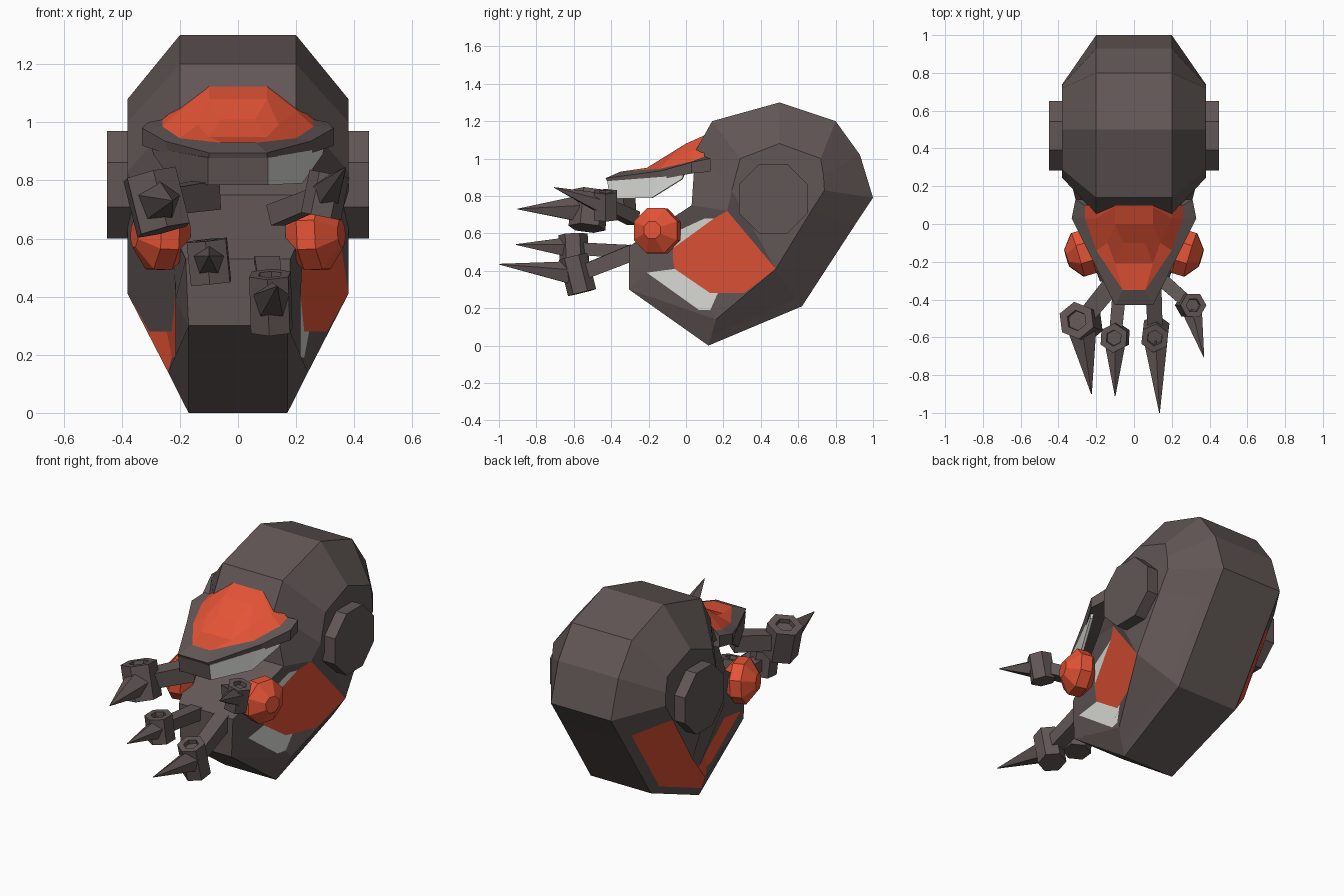
import bpy, bmesh, math
from mathutils import Vector, Matrix

if "Cube" in bpy.data.objects:
    bpy.data.objects.remove(bpy.data.objects["Cube"])


def material(name, rgb):
    m = bpy.data.materials.new(name)
    m.diffuse_color = (*rgb, 1)
    m.use_nodes = True
    m.node_tree.nodes["Principled BSDF"].inputs["Base Color"].default_value = m.diffuse_color
    return m


DARK = material("dark metal", (0.120, 0.094, 0.092))
RUST = material("orange plate", (0.78, 0.088, 0.037))
PALE = material("pale grey", (0.70, 0.70, 0.67))


def finish(name, bm, mats=(DARK,)):
    bmesh.ops.remove_doubles(bm, verts=bm.verts, dist=0.0005)
    bmesh.ops.recalc_face_normals(bm, faces=bm.faces)
    me = bpy.data.meshes.new(name)
    bm.to_mesh(me)
    bm.free()
    for m in mats:
        me.materials.append(m)
    ob = bpy.data.objects.new(name, me)
    bpy.context.collection.objects.link(ob)
    return ob


def face(bm, pts, mat=0):
    f = bm.faces.new([bm.verts.new(p) for p in pts])
    f.material_index = mat


def mix(p, q, t):
    return tuple(Vector(p).lerp(Vector(q), t))


def cone(bm, a, b, r1, r2, n, spin=0.0):
    """Tapered prism running from a to b."""
    a, b = Vector(a), Vector(b)
    d = b - a
    mat = (Matrix.Translation((a + b) / 2) @ d.to_track_quat('Z', 'Y').to_matrix().to_4x4()
           @ Matrix.Rotation(spin, 4, 'Z'))
    return bmesh.ops.create_cone(bm, cap_ends=True, segments=n, radius1=r1, radius2=r2,
                                 depth=d.length, matrix=mat)['verts']


# ---- helmet shell: centre band, bevel and cheeks, written as a half and mirrored
def cheek(y, z):
    x = 0.215 + 0.43 * max(0, y - 0.10) + 0.3 * max(0, min(z - 0.5, y + 0.2))
    return (min(0.38, x), y, z)


outer = [(.2, .05, 1.04), (.2, .14, 1.20), (.2, .5, 1.30), (.2, .8, 1.20), (.2, .93, 1.02),
         (.2, 1.0, .79), (.2, .90, .64), (.2, .62, .21), (.17, .12, 0)]
side = [(.38, y, z) for y, z in [(.245, .83), (.29, 1.0), (.5, 1.08), (.72, 1.0),
                                 (.735, .91), (.74, .83), (.67, .72), (.48, .41)]]
chin, lip, bridge = (.17, -.305, .30), (.18, -.305, .53), cheek(.03, .75)
jaw, back, top = cheek(.16, .14), side[-1], cheek(.22, .72)
a, g, h, i, j = (cheek(*p) for p in [(-.21, .39), (.07, .19), (.13, .19), (.17, .28), (.13, .28)])
k, d, d2, n = (cheek(*p) for p in [(-.06, .41), (-.07, .46), (-.07, .52), (-.03, .62)])
e, f, l = cheek(.15, .68), cheek(.10, .68), cheek(.31, .28)

bm = bmesh.new()
loop = outer + [chin, lip, bridge]
for p, q in zip(loop, loop[1:] + loop[:1]):
    face(bm, [p, q, (-q[0], q[1], q[2]), (-p[0], p[1], p[2])])
for s in (1, -1):
    left = s < 0

    def half(pts, mat=0):
        face(bm, [(s * x, y, z) for x, y, z in pts], mat)
    for t in range(6):
        half([outer[t], outer[t + 1], side[t + 1], side[t]])
    # lower bevel: dark rim along the outer edge, orange inside it on the left
    rim = [mix(outer[6], side[6], .2), mix(outer[7], back, .2), mix(outer[8], jaw, .4)]
    half([outer[6], outer[7], rim[1], rim[0]])
    half([rim[0], rim[1], back, side[6]], 1 if left else 0)
    half([outer[7], outer[8], rim[2], rim[1]])
    half([rim[1], rim[2], jaw, back], 1 if left else 0)
    half(side)
    half([side[0], back, top])
    half([outer[0], side[0], top, bridge])
    half([outer[8], chin, jaw])
    half([chin, jaw, h, g, a])
    half([jaw, back, l, i, h], 1 if left else 0)
    half([chin, a, k, d, d2, n, lip])
    half([lip, n, f, e, top, bridge])
    half([a, g, h, i, j, k], 1 if left else 2)
    half([d, k, j, i, l, back, top, e, d2], 0 if left else 1)
    half([d2, e, f, n], 0 if left else 2)
finish("helmet_shell", bm, (DARK, RUST, PALE))


# ---- visor brim with orange top: rows run from bottom edge to crest
def grid(bm, stations, paint):
    cols = [[(-x, y, z) for x, y, z in c] for c in reversed(stations)] + stations
    for c in range(len(cols) - 1):
        for r in range(len(cols[0]) - 1):
            face(bm, [cols[c][r], cols[c + 1][r], cols[c + 1][r + 1], cols[c][r + 1]], paint(c, r))


brim = [
    [(.10, -.42, .875), (.10, -.43, .895), (.06, -.35, .93), (.10, -.21, .95), (.06, -.10, 1.01)],
    [(.24, -.13, .89), (.25, -.13, .935), (.20, -.14, .945), (.14, -.10, .99), (.10, 0, 1.08)],
    [(.33, .03, .92), (.33, .03, .98), (.26, .03, .985), (.20, .03, 1.04), (.10, .09, 1.12)],
    [(.31, .13, .93), (.31, .13, 1.0), (.26, .10, 1.01), (.20, .10, 1.06), (.10, .10, 1.125)]]
bm = bmesh.new()
grid(bm, brim, lambda c, r: 1 if r >= 2 else 0)
for row, mat in ((0, 0), (4, 1)):
    for p, q in zip(brim, brim[1:]):
        p, q = p[row], q[row]
        face(bm, [p, q, (-q[0], q[1], q[2]), (-p[0], p[1], p[2])], mat)
finish("visor_brim", bm, (DARK, RUST))

# ---- lens strip below the brim: pale on the right, dark elsewhere
bm = bmesh.new()
grid(bm, [[(.10, -.415, .88), (.10, -.40, .785)],
          [(.225, -.15, .90), (.215, -.18, .79)],
          [(.29, -.01, .915), (.285, -.02, .89)]], lambda c, r: 1 if c > 2 else 0)
lens = finish("visor_lens", bm, (DARK, PALE))
sol = lens.modifiers.new("thickness", 'SOLIDIFY')
sol.thickness = 0.015
sol.offset = 0

# ---- ear discs and round cheek filters
for s, tag in ((1, "right"), (-1, "left")):
    bm = bmesh.new()
    cone(bm, (s * .36, .467, .785), (s * .45, .467, .785), .2, .2, 8, math.pi / 8)
    finish(tag + "_ear_disc", bm)

    bm = bmesh.new()
    c, ax = Vector((s * .27, -.155, .613)), Vector((s, -.3, 0.05)).normalized()
    rings = [(-.09, .075), (-.035, .13), (.03, .13), (.09, .05)]
    for (t0, r0), (t1, r1) in zip(rings, rings[1:]):
        cone(bm, c + ax * t0, c + ax * t1, r0, r1, 8, math.pi / 8)
    finish(tag + "_cheek_filter", bm, (RUST,))

# ---- four jointed claws: joint centre, joint axis, radius, height, arm root, tip, tip base
claws = [
    ((-.28, -.52, .725), (-.25, .10, 1), .10, .20, (-.10, -.30, .75), (-.225, -.90, .73), .075),
    ((-.10, -.60, .52), (-.10, -.05, 1), .078, .15, (-.07, -.28, .50), (-.10, -.91, .54), .055),
    ((.113, -.58, .38), (-.03, -.25, 1), .078, .20, (.10, -.28, .50), (.135, -1.0, .435), .065),
    ((.30, -.43, .75), (.20, 0, 1), .07, .15, (.13, -.28, .68), (.37, -.705, .845), .055)]
for num, (c, up, r, height, root, tip, base) in enumerate(claws, 1):
    c, up, tip = Vector(c), Vector(up).normalized(), Vector(tip)
    # hexagonal joint with a small socket in its top
    bm = bmesh.new()
    cone(bm, c - up * height / 2, c + up * height / 2, r, r, 6)
    bmesh.ops.recalc_face_normals(bm, faces=bm.faces)
    cap = max(bm.faces, key=lambda fc: fc.calc_center_median().dot(up))
    bmesh.ops.inset_region(bm, faces=[cap], thickness=r * .45)
    bmesh.ops.inset_region(bm, faces=[cap], thickness=.002)
    bmesh.ops.translate(bm, verts=list(cap.verts), vec=up * -.025)
    finish("claw_joint_%d" % num, bm)

    bm = bmesh.new()
    cone(bm, root, c, base * .95, base * .85, 4, math.pi / 4)
    finish("claw_arm_%d" % num, bm)

    bm = bmesh.new()
    cone(bm, c + (tip - c).normalized() * r * .6, tip, base, .002, 5)
    finish("claw_spike_%d" % num, bm)
